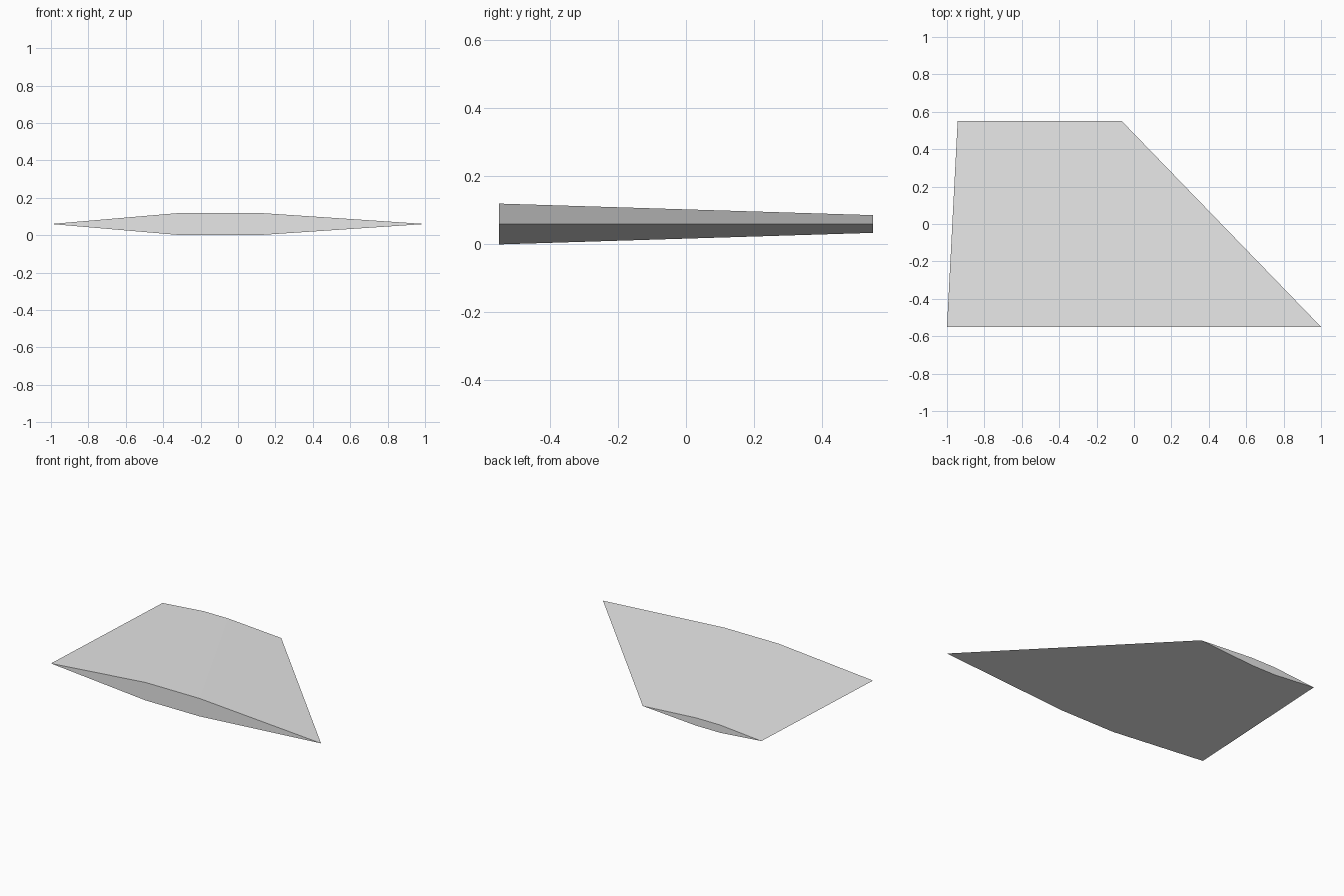
import bpy
import bmesh

cube = bpy.data.objects.get("Cube")
if cube:
    bpy.data.objects.remove(cube, do_unlink=True)

grey = bpy.data.materials.new("light_grey")
grey.use_nodes = True
colour = (0.8, 0.8, 0.8, 1)
grey.diffuse_color = colour
grey.node_tree.nodes["Principled BSDF"].inputs["Base Color"].default_value = colour

MID = 0.06
# Six-sided section: fraction of chord, side of the mid plane
SECTION = [(0, 0), (0.35, -1), (0.55, -1), (1, 0), (0.55, 1), (0.35, 1)]


def ring(bm, y, x0, x1, half):
    """One cross-section of the fin."""
    return [bm.verts.new((x0 + (x1 - x0) * f, y, MID + s * half)) for f, s in SECTION]


# Fin: loft from the wide root to the narrow swept tip
bm = bmesh.new()
root = ring(bm, -0.55, -1, 1, 0.06)
tip = ring(bm, 0.55, -0.943, -0.065, 0.026)
bm.faces.new(root)
bm.faces.new(tip)
for i in range(len(SECTION)):
    j = (i + 1) % len(SECTION)
    bm.faces.new((root[i], root[j], tip[j], tip[i]))
bmesh.ops.recalc_face_normals(bm, faces=bm.faces)

mesh = bpy.data.meshes.new("fin")
bm.to_mesh(mesh)
bm.free()
mesh.materials.append(grey)
fin = bpy.data.objects.new("fin", mesh)
bpy.context.collection.objects.link(fin)
